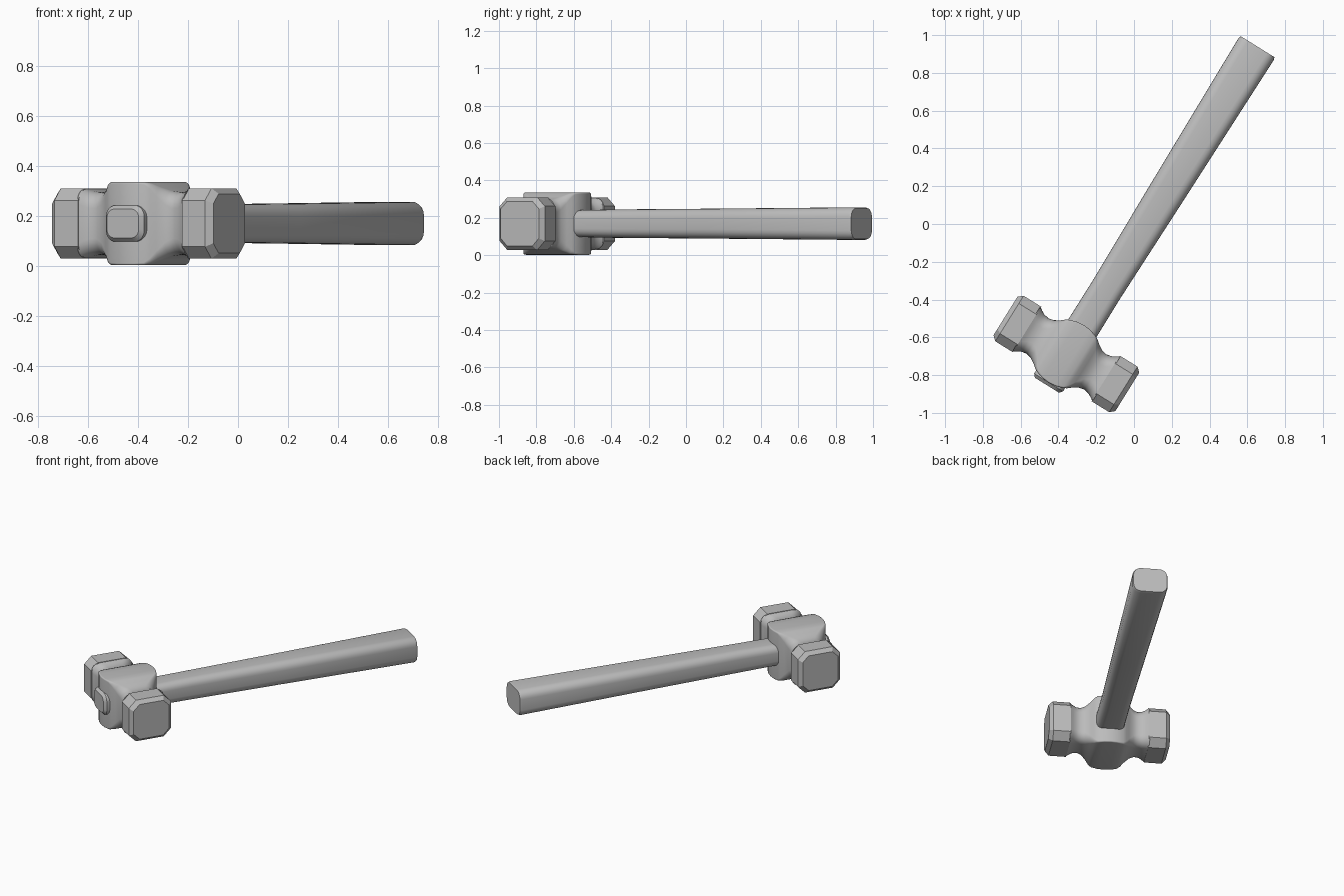
import bpy, bmesh, math
from mathutils import Matrix, Vector

cube = bpy.data.objects.get("Cube")
if cube:
    bpy.data.objects.remove(cube, do_unlink=True)

# One plain grey for the whole tool
grey = bpy.data.materials.new("plain grey")
grey.use_nodes = True
colour = (0.5, 0.5, 0.5, 1)
grey.diffuse_color = colour
grey.node_tree.nodes["Principled BSDF"].inputs["Base Color"].default_value = colour

# The tool lies flat, turned on the ground
PLACE = Matrix.Translation((-0.358, -0.688, 0.169)) @ Matrix.Rotation(math.radians(-31.9), 4, 'Z')


def section(a, b, r, segs):
    """Rectangle of half sizes a, b with corners of radius r (one segment = chamfer)."""
    pts = []
    for k, (sx, sy) in enumerate([(1, 1), (-1, 1), (-1, -1), (1, -1)]):
        for i in range(segs + 1):
            t = math.pi / 2 * (k + i / segs)
            pts.append((sx * (a - r) + r * math.cos(t), sy * (b - r) + r * math.sin(t)))
    return pts


def loft(name, stations, segs, along_x, angle):
    """Skin sections (position, half width, half height, corner radius) along an axis."""
    bm = bmesh.new()
    rings = []
    for t, a, b, r in stations:
        ring = [Vector((t, p, q) if along_x else (p, t, q)) for p, q in section(a, b, r, segs)]
        rings.append([bm.verts.new(PLACE @ v) for v in ring])
    n = len(rings[0])
    for lower, upper in zip(rings, rings[1:]):
        for i in range(n):
            j = (i + 1) % n
            bm.faces.new((lower[i], lower[j], upper[j], upper[i]))
    bm.faces.new(rings[0])
    bm.faces.new(rings[-1])
    bmesh.ops.recalc_face_normals(bm, faces=bm.faces)
    mesh = bpy.data.meshes.new(name)
    bm.to_mesh(mesh)
    bm.free()
    mesh.materials.append(grey)
    obj = bpy.data.objects.new(name, mesh)
    bpy.context.collection.objects.link(obj)
    bpy.ops.object.select_all(action='DESELECT')
    obj.select_set(True)
    bpy.context.view_layer.objects.active = obj
    bpy.ops.object.shade_smooth_by_angle(angle=math.radians(angle))
    return obj


# Head middle: square cheeks flowing into rounded necks
half = [(0.04, 0.175, 0.167, 0.008), (0.08, 0.163, 0.166, 0.01),
        (0.10, 0.152, 0.160, 0.02), (0.12, 0.135, 0.146, 0.035),
        (0.15, 0.117, 0.131, 0.055), (0.18, 0.110, 0.125, 0.065),
        (0.21, 0.116, 0.127, 0.065), (0.23, 0.127, 0.132, 0.062),
        (0.25, 0.140, 0.140, 0.060)]
mirrored = [(-s[0],) + s[1:] for s in reversed(half)]
loft("head_middle", mirrored + [(0, 0.179, 0.167, 0.008)] + half, 6, True, 40)

# Striking blocks: chamfered octagons with bevelled faces
for name, side in (("left_striking_block", 1), ("right_striking_block", -1)):
    loft(name, [(side * 0.245, 0.142, 0.141, 0.048), (side * 0.355, 0.142, 0.141, 0.048),
                (side * 0.38, 0.12, 0.119, 0.04)], 1, True, 25)

# Handle: passes through the head and flares toward the grip end
loft("handle", [(-0.195, 0.075, 0.058, 0.035), (-0.178, 0.09, 0.073, 0.045),
                (0.17, 0.088, 0.072, 0.045), (0.40, 0.087, 0.076, 0.047),
                (1.0, 0.097, 0.080, 0.05), (1.90, 0.110, 0.087, 0.05),
                (1.916, 0.105, 0.082, 0.047)], 5, False, 35)
